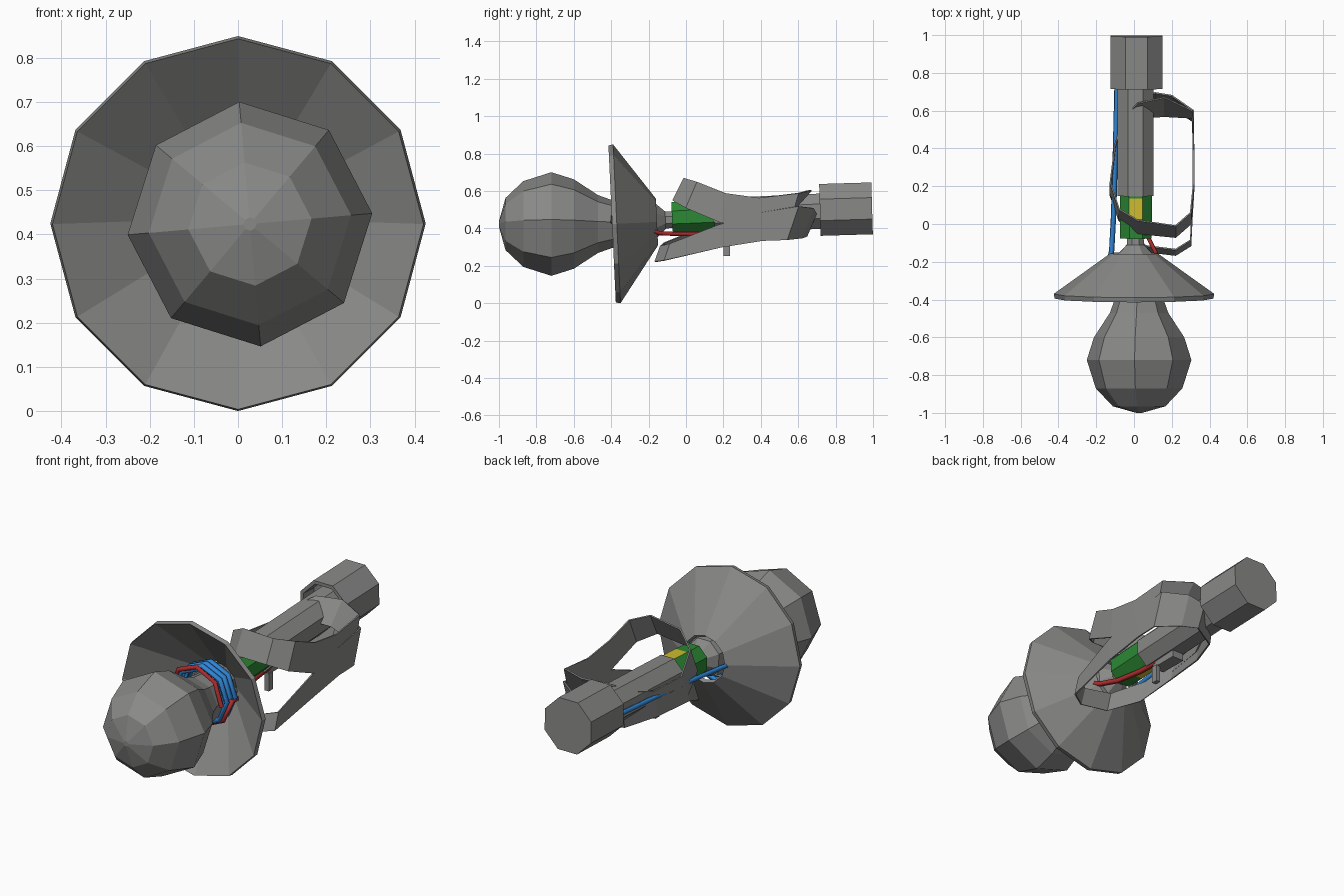
import bpy, bmesh, math
from mathutils import Vector

if "Cube" in bpy.data.objects:
    bpy.data.objects.remove(bpy.data.objects["Cube"])


def mat(name, rgb):
    m = bpy.data.materials.new(name)
    m.diffuse_color = (*rgb, 1)
    m.use_nodes = True
    m.node_tree.nodes["Principled BSDF"].inputs["Base Color"].default_value = m.diffuse_color
    return m


GREY = mat("grey metal", (0.25, 0.25, 0.245))
GREEN = mat("circuit green", (0.025, 0.25, 0.035))
YELLOW = mat("marking yellow", (0.65, 0.52, 0.03))
RED = mat("red wire", (0.4, 0.025, 0.025))
BLUE = mat("blue wire", (0.03, 0.24, 0.68))


def finish(name, bm, *mats):
    bmesh.ops.recalc_face_normals(bm, faces=bm.faces)
    me = bpy.data.meshes.new(name)
    bm.to_mesh(me)
    bm.free()
    ob = bpy.data.objects.new(name, me)
    bpy.context.collection.objects.link(ob)
    for m in mats:
        me.materials.append(m)
    return ob


def lathe(name, center, slope, profile, sides, phase, *mats, closed=False, cap0=True, cap1=True, rule=None):
    """Profile of (y, radius) round an axis through center; slope = z rise per y."""
    bm = bmesh.new()
    cx, cz = center
    d = Vector((0, 1, slope)).normalized()
    w = Vector((0, -d.z, d.y))
    y0 = profile[0][0]
    rings = []
    for y, r in profile:
        c = Vector((cx, y0, cz)) + d * (y - y0)
        ring = []
        for i in range(sides):
            a = math.radians(phase) + math.tau * i / sides
            ring.append(bm.verts.new(c + Vector((1, 0, 0)) * (r * math.cos(a)) + w * (r * math.sin(a))))
        rings.append(ring)
    n = len(rings)
    for k in range(n if closed else n - 1):
        a, b = rings[k], rings[(k + 1) % n]
        for i in range(sides):
            j = (i + 1) % sides
            f = bm.faces.new((a[i], a[j], b[j], b[i]))
            if rule and rule(f.calc_center_median(), cz):
                f.material_index = 1
    if not closed:
        if cap0:
            bm.faces.new(rings[0])
        if cap1:
            bm.faces.new(rings[-1])
    return finish(name, bm, *mats)


def wire(name, pts, radius, m):
    cu = bpy.data.curves.new(name, 'CURVE')
    cu.dimensions = '3D'
    cu.bevel_depth = radius
    cu.bevel_resolution = 0
    cu.use_fill_caps = True
    sp = cu.splines.new('POLY')
    sp.points.add(len(pts) - 1)
    for p, q in zip(sp.points, pts):
        p.co = (*q, 1)
    cu.materials.append(m)
    ob = bpy.data.objects.new(name, cu)
    bpy.context.collection.objects.link(ob)


def coil(y0, y1, turns, r, start):
    n = int(turns * 8)
    return [(0.01 + r * math.cos(start + math.tau * i / 8), y0 + (y1 - y0) * i / n,
             0.43 + r * math.sin(start + math.tau * i / 8)) for i in range(n + 1)]


def strap(name, pts):
    """Closed ribbon; each point is x, y, z, half height, forward lean."""
    bm = bmesh.new()
    rows = [(bm.verts.new((x, y - s, z - h)), bm.verts.new((x, y + s, z + h))) for x, y, z, h, s in pts]
    for i, a in enumerate(rows):
        b = rows[(i + 1) % len(rows)]
        bm.faces.new((a[0], b[0], b[1], a[1]))
    ob = finish(name, bm, GREY)
    sol = ob.modifiers.new("thickness", 'SOLIDIFY')
    sol.thickness = 0.008
    sol.offset = 0


def box(name, lo, hi):
    bm = bmesh.new()
    bmesh.ops.create_cube(bm, size=1)
    for v in bm.verts:
        v.co = [(a + b) / 2 + c * (b - a) for a, b, c in zip(lo, hi, v.co)]
    finish(name, bm, GREY)


# bulb with its neck running through the shield
lathe("bulb", (0.027, 0.425), 0.0,
      [(-1.0, 0.015), (-0.965, 0.14), (-0.87, 0.23), (-0.72, 0.278), (-0.6, 0.24), (-0.47, 0.155), (-0.4, 0.13)]
      + [(-0.2, 0.11)], 8, 5, GREY)

# hollow cone shield
lathe("cone_shield", (0, 0.425), 0.047,
      [(-0.395, 0.42), (-0.37, 0.425), (-0.155, 0.125), (-0.175, 0.115)], 12, 90, GREY, closed=True)

# socket and thin rod behind the shield
lathe("socket", (0.008, 0.44), 0.047, [(-0.24, 0.11), (-0.16, 0.1), (-0.11, 0.05), (-0.06, 0.045)], 8, 22.5, GREY)

# green collar with yellow panels above and below
lathe("green_collar", (0.01, 0.46), 0.045, [(-0.075, 0.09), (0.03, 0.092), (0.14, 0.092), (0.16, 0.092)],
      8, 22.5, GREEN, YELLOW,
      rule=lambda c, z: abs(c.x - 0.01) < 0.02 and 0.04 < c.y < 0.13)

# shaft and open-fronted end cap
lathe("shaft", (0.008, 0.468), 0.045, [(0.15, 0.102), (0.78, 0.102)], 8, 22.5, GREY)
lathe("end_cap", (0.013, 0.503), 0.03,
      [(0.8, 0.125), (0.716, 0.13), (0.716, 0.15), (0.995, 0.15)], 8, 22.5, GREY)

# trigger block and lever
box("trigger_block", (-0.03, 0.2, 0.345), (0.04, 0.36, 0.4))
box("trigger", (0.02, 0.2, 0.255), (0.045, 0.235, 0.35))

# upper and lower carrying straps
strap("upper_strap", [
    (0.31, 0.58, 0.52, 0.07, 0.02), (0.315, 0.38, 0.505, 0.06, 0.01), (0.315, 0.2, 0.51, 0.08, 0.01),
    (0.30, 0.03, 0.58, 0.07, 0.03), (0.22, -0.04, 0.61, 0.06, 0.03), (0.02, -0.015, 0.6, 0.06, 0.035),
    (-0.08, 0.05, 0.53, 0.07, 0.03), (-0.125, 0.19, 0.46, 0.06, 0.03), (-0.1, 0.4, 0.46, 0.05, 0.02),
    (-0.06, 0.53, 0.5, 0.05, 0.03), (0.02, 0.6, 0.55, 0.05, 0.04), (0.16, 0.62, 0.55, 0.055, 0.05)])
strap("lower_strap", [
    (0.315, 0.57, 0.43, 0.09, 0.03), (0.315, 0.4, 0.41, 0.075, -0.01), (0.315, 0.18, 0.36, 0.06, -0.01),
    (0.30, -0.1, 0.275, 0.045, 0.015), (0.22, -0.15, 0.265, 0.042, 0.015), (0.06, -0.13, 0.28, 0.045, 0.015),
    (-0.06, 0.0, 0.33, 0.05, 0.02), (-0.125, 0.17, 0.41, 0.05, 0.02), (-0.1, 0.4, 0.41, 0.05, 0.01),
    (-0.03, 0.58, 0.4, 0.05, 0.01), (0.11, 0.67, 0.42, 0.06, 0.025), (0.2, 0.65, 0.43, 0.08, 0.03)])

# blue and red wires coiled round the bulb neck
wire("blue_wire", coil(-0.36, -0.24, 3.5, 0.15, 0)
     + [(-0.118, -0.14, 0.43), (-0.108, 0.05, 0.445), (-0.098, 0.4, 0.47), (-0.09, 0.73, 0.49)], 0.015, BLUE)
wire("red_wire", coil(-0.39, -0.3, 1.0, 0.165, 0)
     + [(0.11, -0.14, 0.375), (0.065, -0.05, 0.372), (0.04, 0.1, 0.37), (0.03, 0.22, 0.375)], 0.014, RED)

# rest the shield rim on the floor
bpy.context.view_layer.update()
obs = list(bpy.context.collection.objects)
low = min((o.matrix_world @ Vector(c)).z for o in obs for c in o.bound_box)
for o in obs:
    o.location.z -= low
